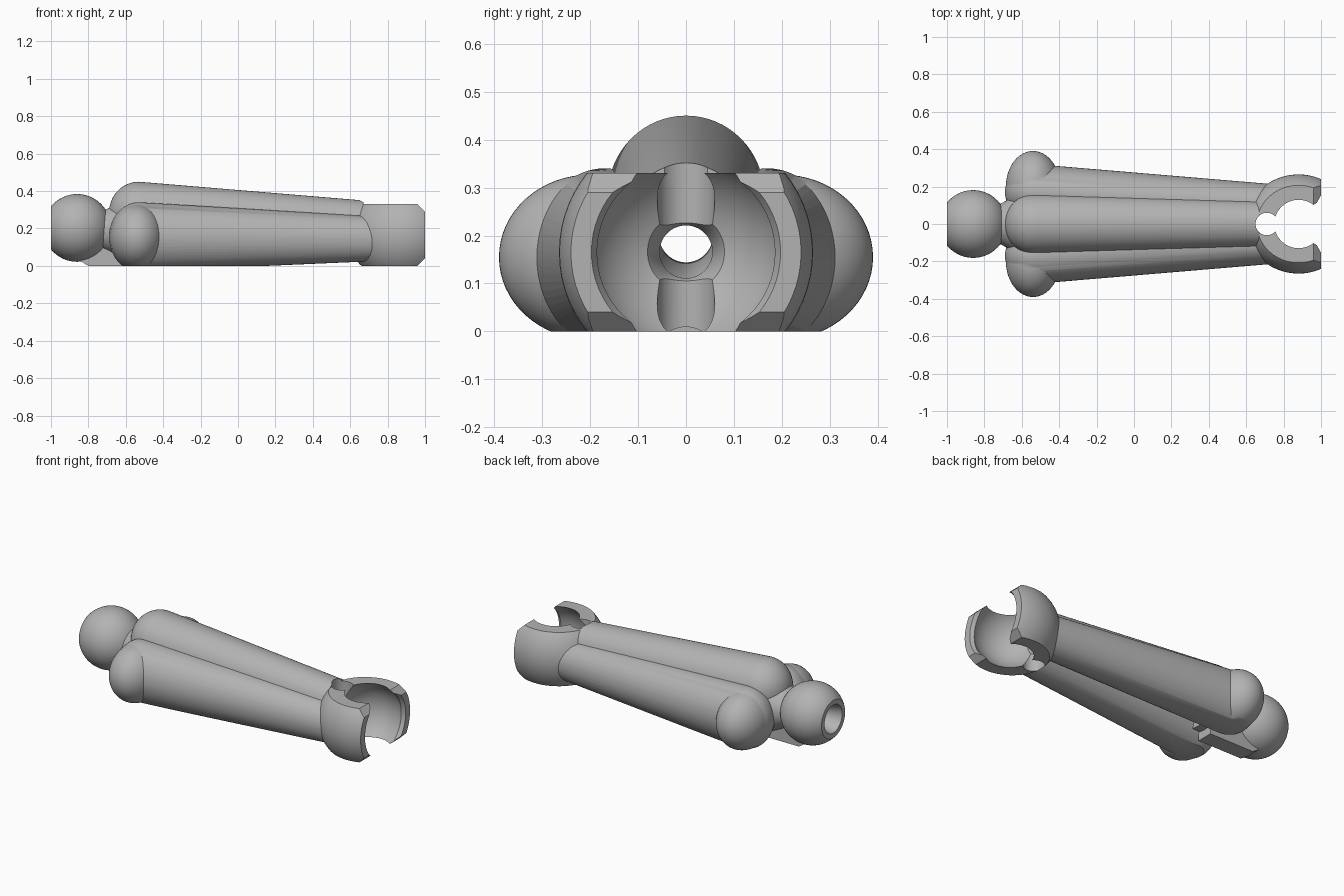
import bpy, bmesh, math
from mathutils import Matrix, Vector

cube = bpy.data.objects.get("Cube")
if cube:
    bpy.data.objects.remove(cube, do_unlink=True)

grey = bpy.data.materials.new("plain_grey")
grey.use_nodes = True
grey.diffuse_color = (0.45, 0.45, 0.45, 1)
grey.node_tree.nodes["Principled BSDF"].inputs["Base Color"].default_value = (0.45, 0.45, 0.45, 1)


def finish(bm, name):
    bmesh.ops.recalc_face_normals(bm, faces=bm.faces)
    mesh = bpy.data.meshes.new(name)
    bm.to_mesh(mesh)
    bm.free()
    mesh.materials.append(grey)
    obj = bpy.data.objects.new(name, mesh)
    bpy.context.collection.objects.link(obj)
    return obj


def ellipsoid(name, centre, radii):
    bm = bmesh.new()
    turn = Matrix.Rotation(math.pi / 2, 4, 'Y')
    bmesh.ops.create_uvsphere(bm, u_segments=64, v_segments=32, radius=1,
                              matrix=Matrix.Translation(centre) @ Matrix.Diagonal((*radii, 1)) @ turn)
    return finish(bm, name)


def loft(name, rings, sides=64):
    """Skin ellipses given as (centre, half width, half height) along x."""
    bm = bmesh.new()
    loops = []
    for c, ry, rz in rings:
        loops.append([bm.verts.new((c[0], c[1] + ry * math.cos(a), c[2] + rz * math.sin(a)))
                      for a in (2 * math.pi * i / sides for i in range(sides))])
    for a, b in zip(loops, loops[1:]):
        for i in range(sides):
            j = (i + 1) % sides
            bm.faces.new((a[i], a[j], b[j], b[i]))
    bm.faces.new(loops[0])
    bm.faces.new(loops[-1])
    return finish(bm, name)


def rod(name, start, end, size0, size1, cap=0.16):
    """Tapered rod with a domed rear end."""
    rings = []
    for i in range(1, 13):
        t = math.pi / 2 * i / 12
        c = Vector(start) - Vector((cap * math.cos(t), 0, 0))
        rings.append((c, size0[0] * math.sin(t), size0[1] * math.sin(t)))
    rings.append((end, *size1))
    return loft(name, rings)


def prism(name, outline, depth):
    """Extrude an x-z outline symmetrically along y."""
    bm = bmesh.new()
    sides = [[bm.verts.new((x, y, z)) for x, z in outline] for y in (-depth, depth)]
    bm.faces.new(sides[0])
    bm.faces.new(sides[1])
    n = len(outline)
    for i in range(n):
        j = (i + 1) % n
        bm.faces.new((sides[0][i], sides[0][j], sides[1][j], sides[1][i]))
    return finish(bm, name)


def combine(target, tool, operation):
    mod = target.modifiers.new(operation.lower(), 'BOOLEAN')
    mod.operation = operation
    mod.solver = 'EXACT'
    mod.object = tool
    bpy.context.view_layer.objects.active = target
    bpy.ops.object.modifier_apply(modifier=mod.name)
    bpy.data.objects.remove(tool, do_unlink=True)


# Socket shell with flat top and bevelled mouth
body = ellipsoid("link_body", (0.88, 0, 0.165), (0.285, 0.265, 0.265))
combine(body, prism("socket_limits", [(0.4, 0), (0.96, 0), (1, 0.04), (1, 0.29),
                                      (0.96, 0.33), (0.4, 0.33)], 0.5), 'INTERSECT')

# Upper rod and the two side rods with their end knobs
parts = [rod("upper_rod", (-0.53, 0, 0.284), (0.67, 0, 0.225), (0.163, 0.166), (0.125, 0.125))]
for side, y in (("left", 1), ("right", -1)):
    parts.append(rod(side + "_rod", (-0.53, 0.17 * y, 0.155), (0.72, 0.1 * y, 0.145),
                     (0.15, 0.185), (0.115, 0.12)))
    parts.append(ellipsoid(side + "_knob", (-0.54, 0.2 * y, 0.155), (0.145, 0.19, 0.172)))

# Ball, neck and the small foot below it
parts.append(loft("neck", [((-0.8, 0, 0.195), 0.09, 0.09), ((-0.71, 0, 0.19), 0.11, 0.11),
                           ((-0.62, 0, 0.19), 0.16, 0.15), ((-0.45, 0, 0.19), 0.15, 0.14)]))
parts.append(ellipsoid("ball", (-0.86, 0, 0.203), (0.181, 0.181, 0.181)))
parts.append(prism("foot", [(-0.84, 0.025), (-0.8, 0), (-0.5, 0), (-0.5, 0.15), (-0.8, 0.15)], 0.05))
for part in parts:
    combine(body, part, 'UNION')

# Flat underside and flat rear of the ball
combine(body, prism("trim", [(-1, 0), (1, 0), (1, 0.6), (-1, 0.6)], 0.6), 'INTERSECT')

# Socket cavity, flared mouth and rounded notch
combine(body, ellipsoid("cavity", (0.88, 0, 0.165), (0.21, 0.21, 0.21)), 'DIFFERENCE')
combine(body, loft("mouth", [((0.94, 0, 0.165), 0.165, 0.165), ((1.02, 0, 0.165), 0.208, 0.208)]),
        'DIFFERENCE')
bm = bmesh.new()
bmesh.ops.create_cone(bm, cap_ends=True, segments=48, radius1=0.06, radius2=0.06, depth=1,
                      matrix=Matrix.Translation((0.71, 0, 0.2)))
combine(body, finish(bm, "notch"), 'DIFFERENCE')

# Cord bore through the whole length, widening at both ends
combine(body, loft("bore", [((-1.02, 0, 0.203), 0.09, 0.09), ((-0.93, 0, 0.203), 0.07, 0.07),
                            ((-0.8, 0, 0.2), 0.056, 0.056), ((0.64, 0, 0.166), 0.055, 0.055),
                            ((0.74, 0, 0.165), 0.11, 0.11)]), 'DIFFERENCE')

bpy.ops.object.select_all(action='DESELECT')
body.select_set(True)
bpy.context.view_layer.objects.active = body
bpy.ops.object.shade_smooth_by_angle(angle=math.radians(30))
